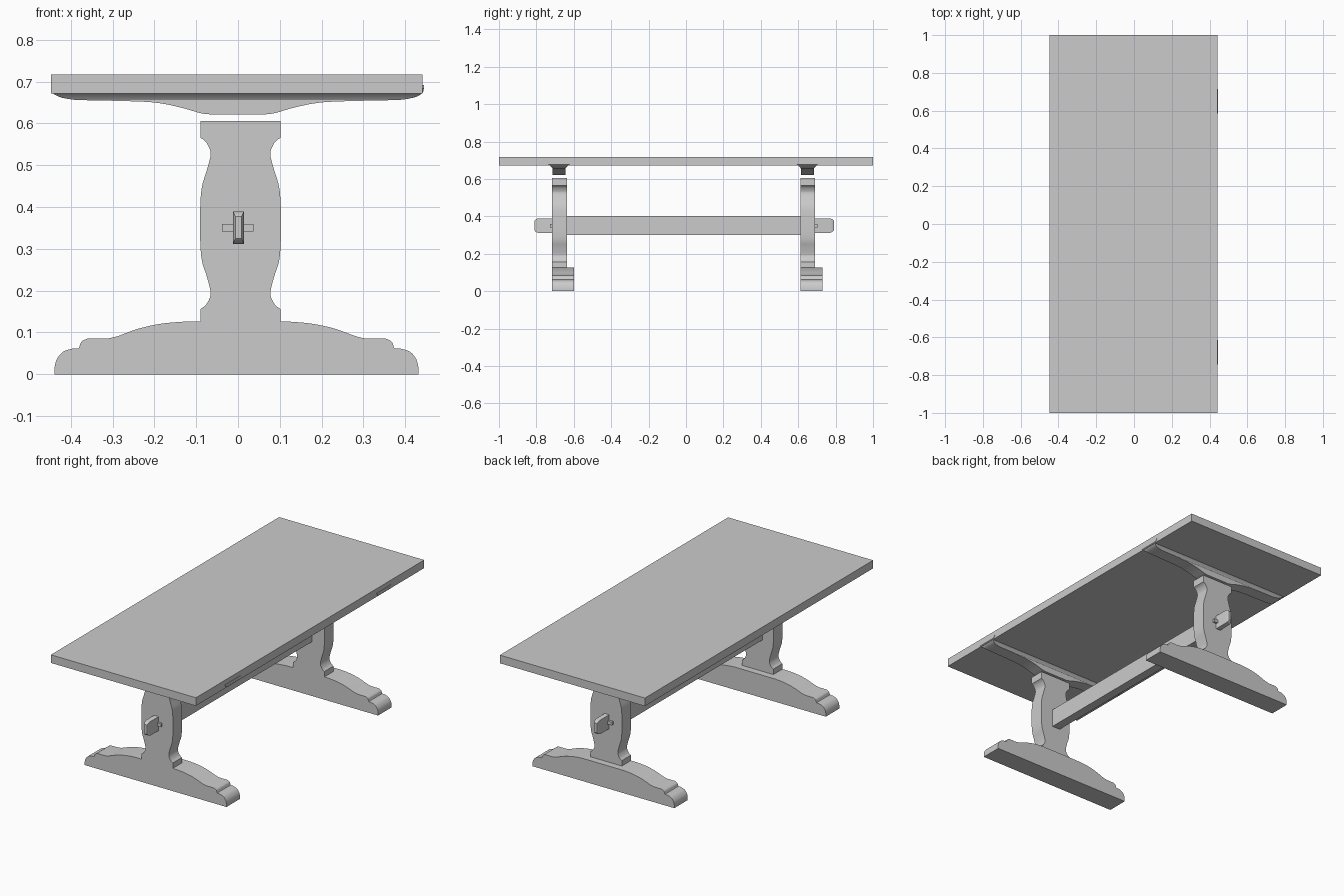
import bpy, bmesh
from mathutils import Vector

if "Cube" in bpy.data.objects:
    bpy.data.objects.remove(bpy.data.objects["Cube"])


def finish(name, bm):
    bmesh.ops.recalc_face_normals(bm, faces=bm.faces[:])
    me = bpy.data.meshes.new(name)
    bm.to_mesh(me)
    bm.free()
    ob = bpy.data.objects.new(name, me)
    bpy.context.collection.objects.link(ob)
    bpy.ops.object.select_all(action='DESELECT')
    ob.select_set(True)
    bpy.context.view_layer.objects.active = ob
    bpy.ops.object.shade_smooth_by_angle(angle=0.6)
    return ob


def box(name, x0, x1, y0, y1, z0, z1):
    bm = bmesh.new()
    bmesh.ops.create_cube(bm, size=1)
    for v in bm.verts:
        v.co = ((x0 + x1) / 2 + v.co.x * (x1 - x0), (y0 + y1) / 2 + v.co.y * (y1 - y0),
                (z0 + z1) / 2 + v.co.z * (z1 - z0))
    return finish(name, bm)


def curve(pts, n=6):
    """Smooth curve passing through the given points."""
    p = [Vector(q) for q in [pts[0]] + pts + [pts[-1]]]
    out = []
    for a, b, c, d in zip(p, p[1:], p[2:], p[3:]):
        for i in range(n):
            t = i / n
            out.append(0.5 * (2 * b + (c - a) * t + (2 * a - 5 * b + 4 * c - d) * t * t
                              + (3 * b - a - 3 * c + d) * t ** 3))
    return [tuple(q) for q in out] + [pts[-1]]


def profile(name, half, cx, y0, y1):
    """Mirror a half outline (x, z) about cx and extrude it along y."""
    outline = [(cx + x, z) for x, z in half] + [(cx - x, z) for x, z in reversed(half)]
    bm = bmesh.new()
    face = bm.faces.new([bm.verts.new((x, y0, z)) for x, z in outline])
    ext = bmesh.ops.extrude_face_region(bm, geom=[face])['geom']
    bmesh.ops.translate(bm, vec=(0, y1 - y0, 0),
                        verts=[g for g in ext if isinstance(g, bmesh.types.BMVert)])
    return finish(name, bm)


def loft(name, rings):
    """Join a stack of four-cornered rings and cap both ends."""
    bm = bmesh.new()
    rows = [[bm.verts.new(c) for c in r] for r in rings]
    for a, b in zip(rows, rows[1:]):
        for i in range(4):
            j = (i + 1) % 4
            bm.faces.new((a[i], a[j], b[j], b[i]))
    bm.faces.new(rows[0])
    bm.faces.new(rows[-1])
    return finish(name, bm)


CORNERS = [(-1, -1), (1, -1), (1, 1), (-1, 1)]

# Half outlines, bottom to top
foot = ([(0.435, 0)] + curve([(0.435, 0.018), (0.430, 0.036), (0.416, 0.053), (0.396, 0.0605), (0.378, 0.062)])
        + curve([(0.376, 0.066), (0.371, 0.078), (0.358, 0.085)])
        + curve([(0.312, 0.085), (0.285, 0.091), (0.235, 0.109), (0.18, 0.121), (0.125, 0.126)]))
leg = ([(0.096, 0.125), (0.096, 0.155)]
       + curve([(0.096, 0.156), (0.083, 0.166), (0.073, 0.184), (0.072, 0.2), (0.081, 0.235),
                (0.092, 0.27), (0.096, 0.31), (0.0965, 0.36), (0.096, 0.41), (0.092, 0.45),
                (0.081, 0.487), (0.072, 0.521), (0.073, 0.537), (0.083, 0.556), (0.096, 0.566)])
       + [(0.096, 0.606)])
bearer = (curve([(0.068, 0.622), (0.09, 0.625), (0.135, 0.638), (0.19, 0.649), (0.25, 0.653), (0.38, 0.656)])
          + curve([(0.40, 0.658), (0.425, 0.663), (0.441, 0.673), (0.445, 0.69)], 4))
# Moulding layers: z, half length, half width
cove = [(0.656, 0.385, 0.035), (0.659, 0.408, 0.037), (0.664, 0.428, 0.041),
        (0.670, 0.439, 0.047), (0.677, 0.445, 0.056), (0.684, 0.4455, 0.064), (0.692, 0.4455, 0.065)]

# Table top
box("table_top", -0.448, 0.442, -1, 1, 0.672, 0.717)

# Two trestle ends, the second a shifted copy of the first
for side, y in (("front", -0.717), ("back", 0.611)):
    profile(side + "_foot", foot, -0.0035, y, y + 0.118)
    profile(side + "_leg", leg, 0.006, y, y + 0.08)
    profile(side + "_bearer", bearer, -0.001, y + 0.003, y + 0.073)
    loft(side + "_bearer_moulding",
         [[(-0.001 + sx * hx, y + 0.038 + sy * hy, z) for sx, sy in CORNERS] for z, hx, hy in cove])

# Stretcher with through tenons and locking pegs
box("stretcher", -0.024, 0.026, -0.64, 0.613, 0.301, 0.402)
tenon = [(-0.81, 0.007, 0.026), (-0.803, 0.011, 0.034), (-0.79, 0.0135, 0.039),
         (0.77, 0.0135, 0.039), (0.783, 0.011, 0.034), (0.79, 0.007, 0.026)]
loft("stretcher_tenon",
     [[(0.001 + sx * hx, y, 0.351 + sz * hz) for sx, sz in CORNERS] for y, hx, hz in tenon])
for side, y in (("front", -0.728), ("back", 0.691)):
    box(side + "_peg", -0.038, 0.037, y, y + 0.013, 0.342, 0.36)
